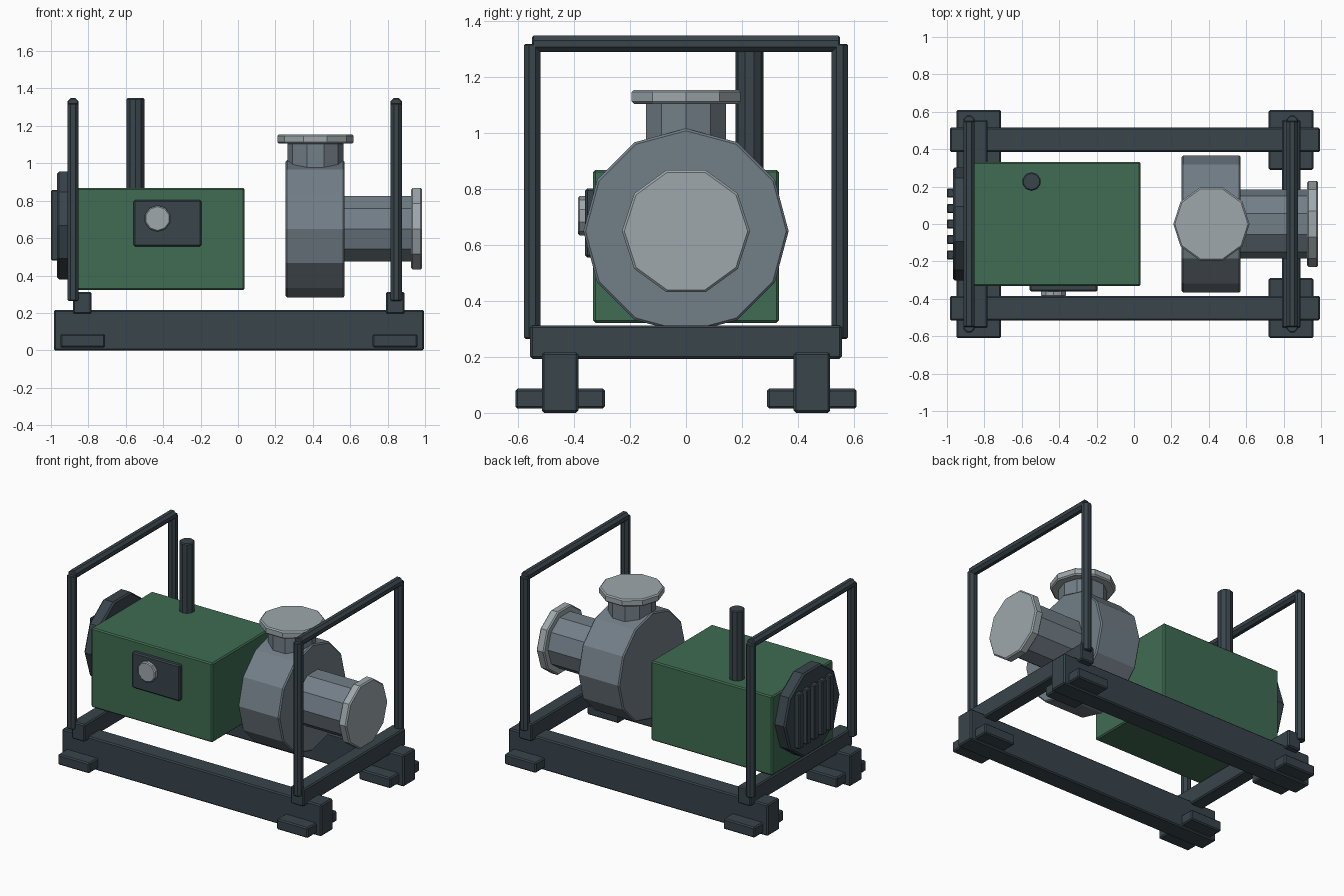
import bpy
import bmesh
from math import pi
from mathutils import Matrix

default = bpy.data.objects.get("Cube")
if default:
    bpy.data.objects.remove(default, do_unlink=True)


def material(name, rgb):
    m = bpy.data.materials.new(name)
    m.use_nodes = True
    colour = (*rgb, 1)
    m.diffuse_color = colour
    m.node_tree.nodes["Principled BSDF"].inputs["Base Color"].default_value = colour
    return m


DARK = material("dark slate paint", (0.04, 0.058, 0.07))
GREEN = material("green paint", (0.05, 0.15, 0.085))
STEEL = material("cast grey", (0.17, 0.21, 0.245))
LIGHT = material("light flange grey", (0.34, 0.39, 0.41))


def finish(name, bm, mat, bevel):
    mesh = bpy.data.meshes.new(name)
    bm.to_mesh(mesh)
    bm.free()
    mesh.materials.append(mat)
    ob = bpy.data.objects.new(name, mesh)
    bpy.context.collection.objects.link(ob)
    mod = ob.modifiers.new("edge bevel", "BEVEL")
    mod.width = bevel
    mod.segments = 1
    mod.limit_method = "ANGLE"
    mod.angle_limit = pi / 3
    return ob


def box(name, x, y, z, mat, bevel=0.008):
    """Box from (min, max) pairs along each axis."""
    bm = bmesh.new()
    bmesh.ops.create_cube(bm, size=1)
    for v in bm.verts:
        v.co = [(lo + hi) / 2 + c * (hi - lo) for c, (lo, hi) in zip(v.co, (x, y, z))]
    return finish(name, bm, mat, bevel)


def drum(name, axis, centre, span, radius, sides, mat, bevel=0.006, turn=0):
    """Prism along an axis; centre holds the two other coordinates in order."""
    bm = bmesh.new()
    bmesh.ops.create_cone(bm, cap_ends=True, segments=sides, radius1=radius,
                          radius2=radius, depth=span[1] - span[0])
    bmesh.ops.rotate(bm, verts=bm.verts, matrix=Matrix.Rotation(turn, 3, "Z"))
    # Order the local axes so the first polygon corner lies on a main axis
    order = {"X": (2, 0, 1), "Y": (0, 2, 1), "Z": (0, 1, 2)}[axis]
    middle = list(centre)
    middle.insert("XYZ".index(axis), sum(span) / 2)
    for v in bm.verts:
        old = v.co.copy()
        v.co = [old[i] + m for i, m in zip(order, middle)]
    bmesh.ops.recalc_face_normals(bm, faces=bm.faces)
    return finish(name, bm, mat, bevel)


# Skid base: rails, feet and cross members
for side, s in (("left", 1), ("right", -1)):
    label = "back" if s > 0 else "front"
    box(label + "_rail", (-0.985, 0.995), sorted((s * 0.385, s * 0.515)), (0, 0.217), DARK)
    for end, x in (("right", -0.83), ("left", 0.84)):
        box(f"{label}_{end}_foot", (x - 0.12, x + 0.12),
            sorted((s * 0.29, s * 0.61)), (0.015, 0.087), DARK)

for end, x in (("right", -0.832), ("left", 0.84)):
    box(end + "_cross_member", (x - 0.05, x + 0.05), (-0.557, 0.557), (0.193, 0.313), DARK)

# Roll bars
for end, x in (("right", -0.882), ("left", 0.846)):
    for label, y in (("front", -0.55), ("back", 0.55)):
        drum(f"{end}_{label}_post", "Z", (x, y), (0.265, 1.32), 0.032, 8, DARK, 0.005, pi / 8)
    drum(end + "_top_bar", "Y", (x, 1.32), (-0.55, 0.55), 0.032, 8, DARK, 0.005, pi / 8)

# Engine housing and exhaust
box("engine_housing", (-0.89, 0.036), (-0.332, 0.332), (0.322, 0.869), GREEN)
drum("exhaust_stack", "Z", (-0.548, 0.227), (0.8, 1.348), 0.05, 10, DARK)

# Radiator with vertical slats
drum("radiator", "X", (0, 0.668), (-0.967, -0.88), 0.303, 10, DARK, 0.01)
for i in range(5):
    y = (i - 2) * 0.083
    box(f"radiator_slat_{i + 1}", (-1.0, -0.96), (y - 0.025, y + 0.025), (0.48, 0.857), DARK, 0.006)

# Control panel and gauge
box("control_panel", (-0.558, -0.195), (-0.361, -0.32), (0.556, 0.803), DARK)
drum("gauge", "Y", (-0.43, 0.705), (-0.387, -0.355), 0.07, 10, LIGHT)

# Pump casing, suction pipe and discharge neck
drum("pump_casing", "X", (0, 0.65), (0.255, 0.57), 0.367, 12, STEEL, 0.008)
drum("suction_pipe", "X", (0, 0.65), (0.55, 0.94), 0.185, 10, STEEL)
drum("suction_flange", "X", (0, 0.65), (0.925, 0.985), 0.229, 10, LIGHT, 0.008)
drum("discharge_neck", "Z", (0.414, 0), (0.9, 1.11), 0.15, 10, STEEL, 0.006, pi / 2 * 2)
drum("discharge_flange", "Z", (0.414, 0), (1.105, 1.155), 0.204, 10, LIGHT, 0.008)

# Put the first polygon corner of the vertical round parts on the x axis
for name in ("discharge_neck", "discharge_flange"):
    mesh = bpy.data.objects[name].data
    pivot = Matrix.Translation((0.414, 0, 0))
    reach = max(v.co.x for v in mesh.vertices) - 0.414
    depth = max(v.co.y for v in mesh.vertices)
    if depth > reach:
        mesh.transform(pivot @ Matrix.Rotation(pi / 2, 4, "Z") @ pivot.inverted())

# The same for the ten-sided parts along x: corners on the y axis
for name in ("radiator", "suction_pipe", "suction_flange"):
    mesh = bpy.data.objects[name].data
    mid = sum(v.co.z for v in mesh.vertices) / len(mesh.vertices)
    if max(v.co.z for v in mesh.vertices) - mid > max(v.co.y for v in mesh.vertices):
        pivot = Matrix.Translation((0, 0, mid))
        mesh.transform(pivot @ Matrix.Rotation(pi / 2, 4, "X") @ pivot.inverted())
